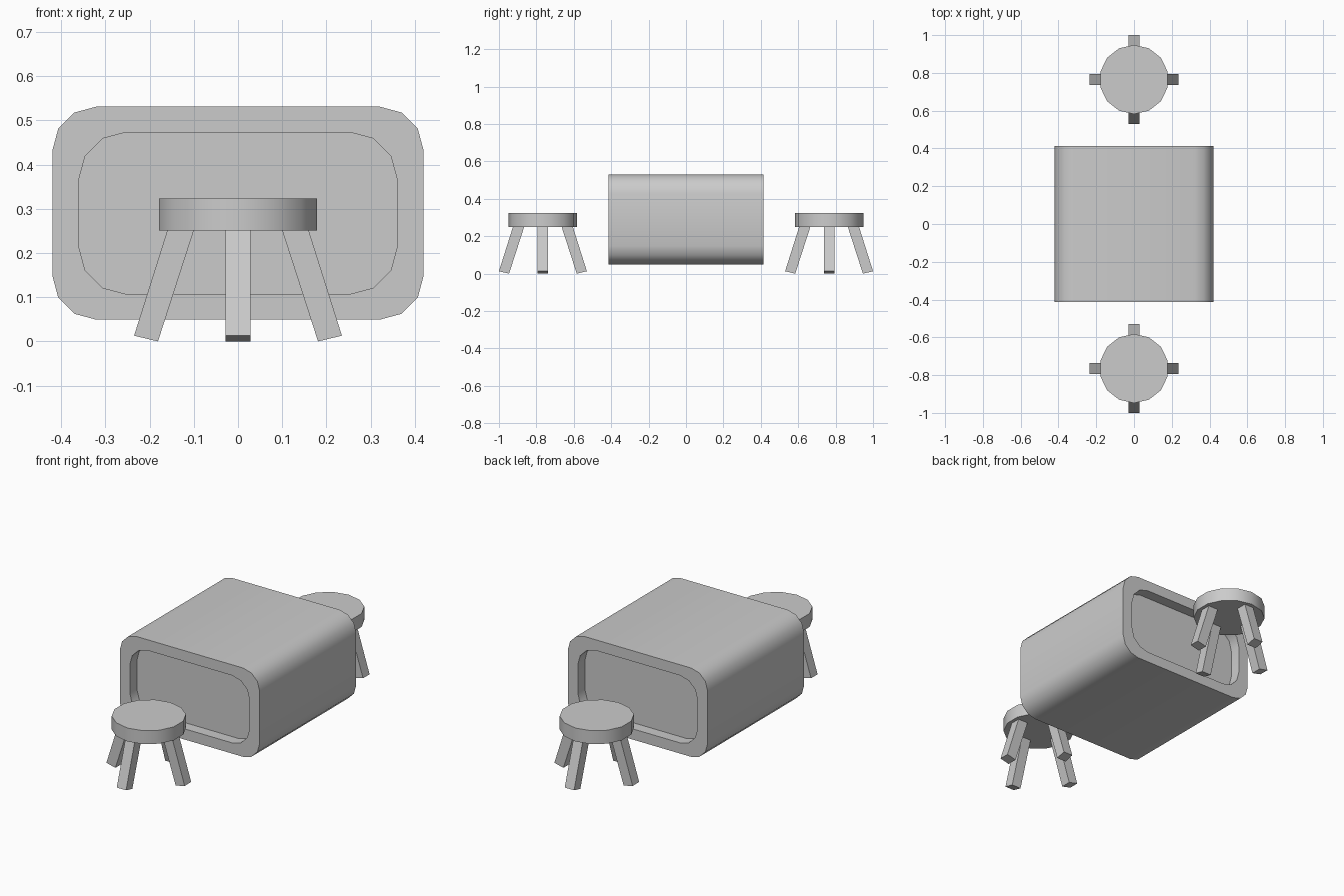
import bpy, bmesh, math
from mathutils import Matrix, Vector

cube = bpy.data.objects.get("Cube")
if cube:
    bpy.data.objects.remove(cube, do_unlink=True)

GREY = (0.6, 0.6, 0.6, 1.0)
mat = bpy.data.materials.new("plain_grey")
mat.use_nodes = True
mat.diffuse_color = GREY
mat.node_tree.nodes["Principled BSDF"].inputs["Base Color"].default_value = GREY


def finish(bm, name, smooth=True):
    bmesh.ops.recalc_face_normals(bm, faces=bm.faces)
    mesh = bpy.data.meshes.new(name)
    bm.to_mesh(mesh)
    bm.free()
    mesh.materials.append(mat)
    obj = bpy.data.objects.new(name, mesh)
    bpy.context.collection.objects.link(obj)
    if smooth:
        bpy.ops.object.select_all(action='DESELECT')
        obj.select_set(True)
        bpy.context.view_layer.objects.active = obj
        bpy.ops.object.shade_smooth_by_angle(angle=math.radians(40))
    return obj


def rounded_ring(bm, half_w, half_h, radius, y, zc=0.29, steps=3):
    """Loop of vertices around a rounded rectangle facing y."""
    ring = []
    for corner, (sx, sz) in enumerate([(1, 1), (-1, 1), (-1, -1), (1, -1)]):
        for i in range(steps + 1):
            a = math.radians(90) * (corner + i / steps)
            ring.append(bm.verts.new((sx * (half_w - radius) + radius * math.cos(a), y,
                                      zc + sz * (half_h - radius) + radius * math.sin(a))))
    return ring


def bridge(bm, a, b):
    n = len(a)
    for i in range(n):
        j = (i + 1) % n
        bm.faces.new((a[i], a[j], b[j], b[i]))


# Table body: rounded block with a shallow recess at each end
END, DEPTH = 0.414, 0.06
outer = (0.42, 0.241, 0.1)
inner = (0.36, 0.183, 0.107)
bm = bmesh.new()
rings = [rounded_ring(bm, *shape, y) for shape, y in (
    (inner, DEPTH - END), (inner, -END), (outer, -END),
    (outer, END), (inner, END), (inner, END - DEPTH))]
for a, b in zip(rings, rings[1:]):
    bridge(bm, a, b)
bm.faces.new(rings[0])
bm.faces.new(rings[-1])
finish(bm, "table_body")


def stool(prefix, y):
    # Round seat with a vertex pointing along y
    bm = bmesh.new()
    bmesh.ops.create_cone(bm, cap_ends=True, segments=14, radius1=0.183, radius2=0.183,
                          depth=0.073, matrix=Matrix.Translation((0, y, 0.287))
                          @ Matrix.Rotation(math.radians(90), 4, 'Z'))
    # Keep a vertex on the y axis whichever way the primitive starts
    if max(v.co.x for v in bm.verts) > 0.181:
        bmesh.ops.rotate(bm, verts=bm.verts, cent=(0, y, 0),
                         matrix=Matrix.Rotation(math.radians(90), 3, 'Z'))
    finish(bm, prefix + "_seat")

    # Splayed square legs, one per side
    for k, side in enumerate(("left", "back", "right", "front")):
        bm = bmesh.new()
        turn = Matrix.Translation((0, y, 0)) @ Matrix.Rotation(math.radians(90) * k, 4, 'Z')
        section = [(0.181, 0.0), (0.235, 0.013), (0.157, 0.26), (0.097, 0.26)]
        loops = [[bm.verts.new(turn @ Vector((x, w, z))) for x, z in section]
                 for w in (-0.028, 0.028)]
        bridge(bm, *loops)
        for loop in loops:
            bm.faces.new(loop)
        finish(bm, f"{prefix}_{side}_leg", smooth=False)


stool("front_stool", -0.765)
stool("back_stool", 0.765)
